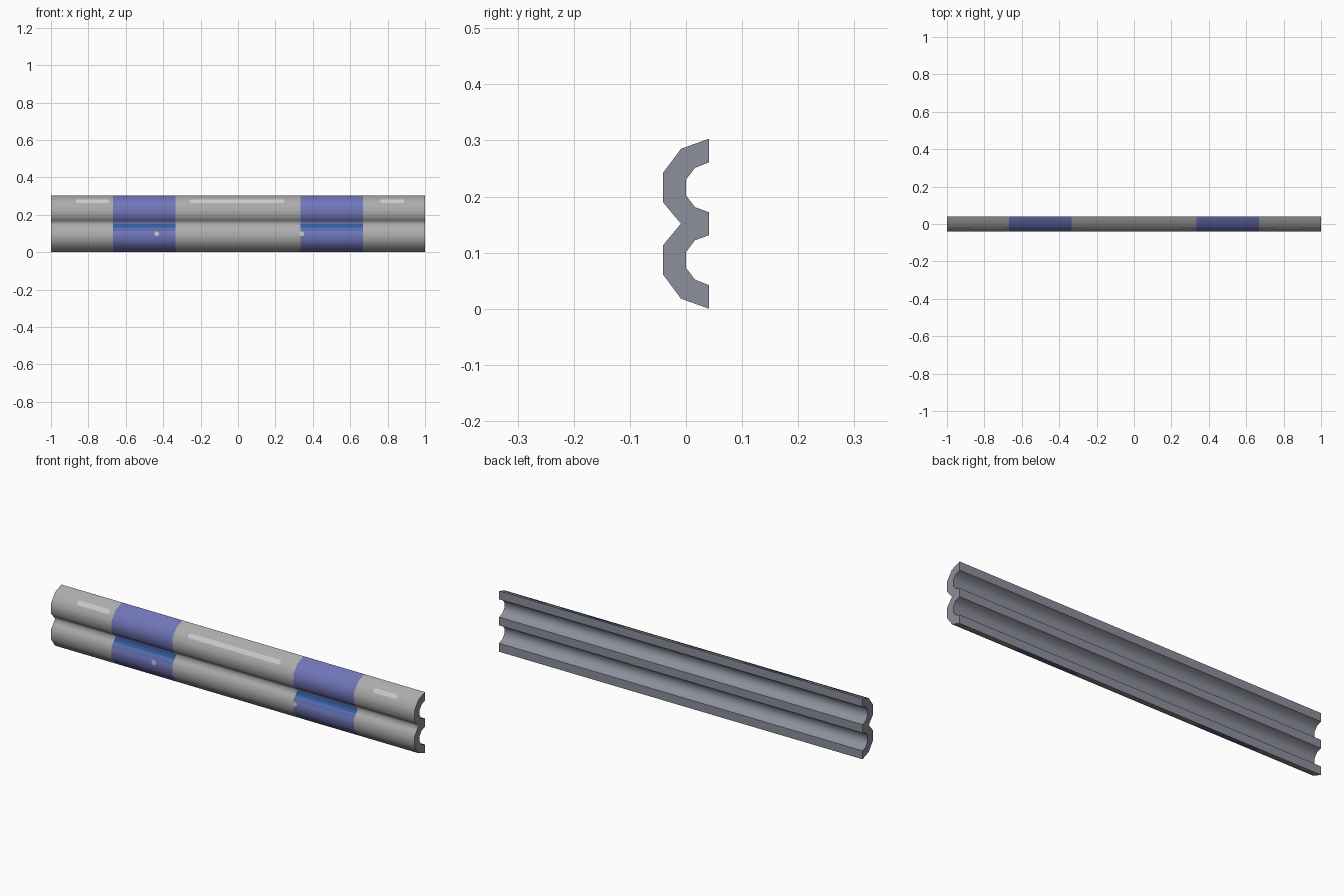
import bpy, bmesh, math

if "Cube" in bpy.data.objects:
    bpy.data.objects.remove(bpy.data.objects["Cube"])

H = 0.303                      # rail height
CUTS = [-1, -0.667, -0.333, 0.333, 0.667, 1]


def material(name, rgb):
    m = bpy.data.materials.new(name)
    m.diffuse_color = (*rgb, 1)
    m.use_nodes = True
    m.node_tree.nodes["Principled BSDF"].inputs["Base Color"].default_value = m.diffuse_color
    return m


def finish(bm, name, mats):
    me = bpy.data.meshes.new(name)
    bm.to_mesh(me)
    bm.free()
    for m in mats:
        me.materials.append(m)
    ob = bpy.data.objects.new(name, me)
    bpy.context.collection.objects.link(ob)
    return ob


steel = material("steel", (0.41, 0.41, 0.41))
slate = material("slate", (0.265, 0.275, 0.33))
violet = material("violet_paint", (0.16, 0.18, 0.48))
blend = material("blue_violet_paint", (0.10, 0.15, 0.43))
blue = material("blue_paint", (0.035, 0.11, 0.35))
pale = material("pale_metal", (0.52, 0.52, 0.52))
bolt_grey = material("bolt_metal", (0.75, 0.75, 0.75))

# Double-wave cross-section: lower half (y, z), mirrored about mid height
front = [(0.041, 0), (-0.009, 0.018), (-0.041, 0.061), (-0.041, 0.113), (-0.025, 0.1325)]
back = [(0.041, 0.131), (0.016, 0.122), (0, 0.101), (0, 0.073),
        (0.016, 0.052), (0.041, 0.042)]


def flip(pts):
    return [(y, H - z) for y, z in reversed(pts)]


profile = front + [(-0.009, H / 2)] + flip(front) + flip(back) + back
n = len(profile)
front_faces = 2 * len(front)

# Rail, swept along x with painted bands on the front and a dark back
bm = bmesh.new()
rings = [[bm.verts.new((x, y, z)) for y, z in profile] for x in CUTS]
for s in range(len(CUTS) - 1):
    for i in range(n):
        j = (i + 1) % n
        f = bm.faces.new((rings[s][i], rings[s][j], rings[s + 1][j], rings[s + 1][i]))
        f.smooth = True
        if i >= front_faces:
            f.material_index = 1
        elif s in (1, 3):
            f.material_index = {3: 3, 4: 4}.get(i, 2)
caps = [bm.faces.new(rings[0]), bm.faces.new(rings[-1])]
for f in caps:
    f.material_index = 1
for e in bm.edges:
    on_rim = all(v.co.y > 0.04 for v in e.verts)
    if on_rim or any(f in caps for f in e.link_faces):
        e.smooth = False
bmesh.ops.recalc_face_normals(bm, faces=bm.faces)
finish(bm, "rail", [steel, slate, violet, blend, blue])


# Small round bolt marks on the lower wave
def bolt(name, x):
    bm = bmesh.new()
    bmesh.ops.create_circle(bm, cap_ends=True, segments=16, radius=0.013)
    for v in bm.verts:
        v.co = (x + v.co.x, -0.0415, 0.099 + v.co.y)
    bm.normal_update()
    finish(bm, name, [bolt_grey])


bolt("bolt_left", -0.435)
bolt("bolt_right", 0.34)


# Pale rounded streaks on the upper slanted face
def streak(name, x0, x1):
    r = 0.011
    dy, dz = 0.032, 0.042
    l = math.hypot(dy, dz)
    bm = bmesh.new()
    vs = []
    for k in range(18):
        a = math.pi * (k if k < 9 else k - 1) / 8 - math.pi / 2
        x = (x1 - r if k < 9 else x0 + r) + r * math.cos(a)
        t = r * math.sin(a)
        vs.append(bm.verts.new((x, -0.0195 + t * dy / l - 0.0012,
                                0.2715 + t * dz / l + 0.0009)))
    bm.faces.new(vs)
    bm.normal_update()
    finish(bm, name, [pale])


for name, x0, x1 in (("left", -0.87, -0.69), ("middle", -0.26, 0.25), ("right", 0.76, 0.89)):
    streak("streak_" + name, x0, x1)
